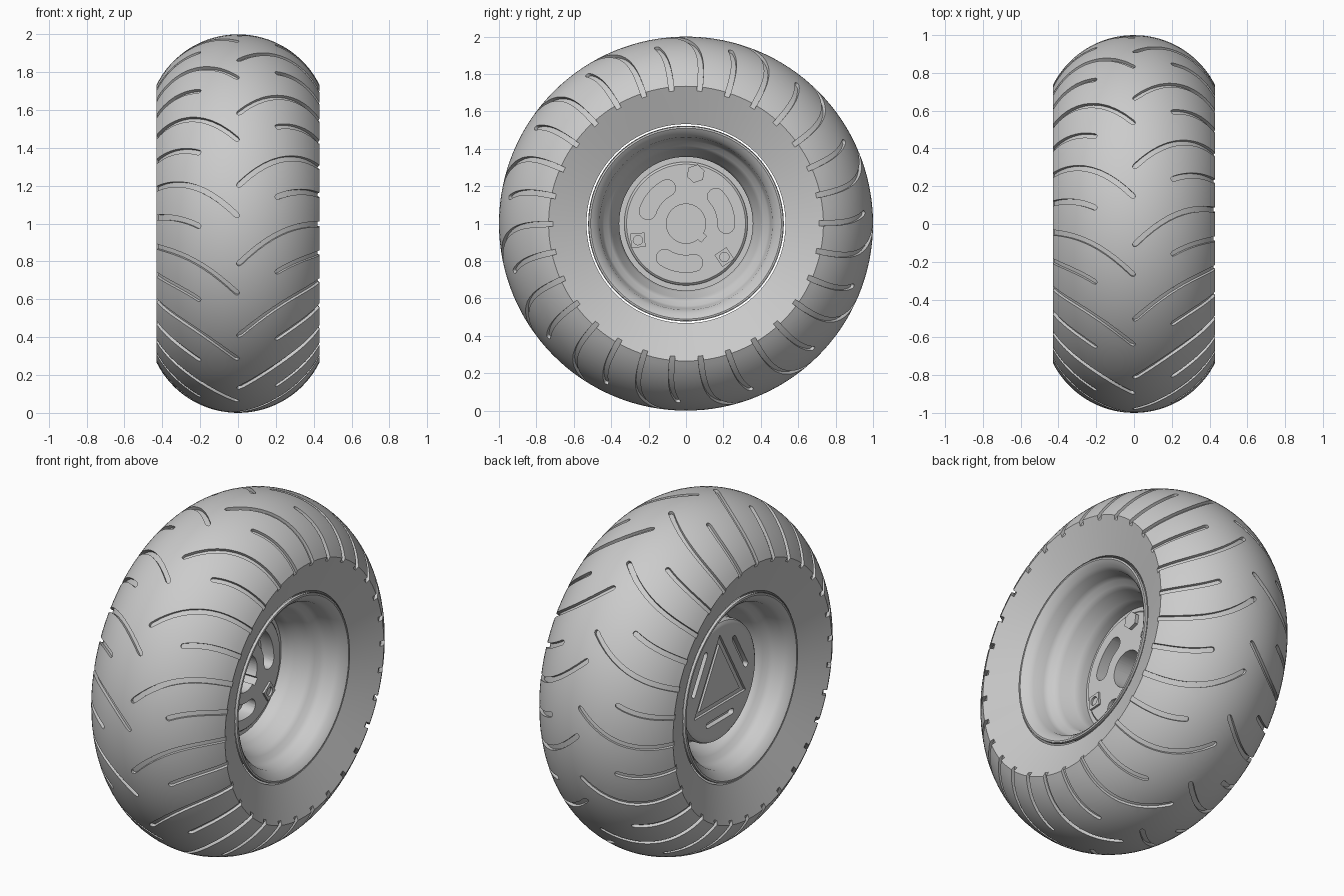
import bpy, bmesh
from math import sin, cos, pi, radians, sqrt, asin
from mathutils import Vector

cube = bpy.data.objects.get("Cube")
if cube:
    bpy.data.objects.remove(cube, do_unlink=True)

grey = bpy.data.materials.new("plain grey")
grey.use_nodes = True
grey.diffuse_color = (0.6, 0.6, 0.6, 1)
grey.node_tree.nodes["Principled BSDF"].inputs["Base Color"].default_value = (0.6, 0.6, 0.6, 1)

SEG = 128
CROWN, ROUND = 0.519, 0.481      # tread centre circle and section radius
WIDE = 0.43                      # half width of the tyre


def finish(bm, name):
    bmesh.ops.remove_doubles(bm, verts=bm.verts, dist=1e-5)
    bmesh.ops.recalc_face_normals(bm, faces=bm.faces)
    mesh = bpy.data.meshes.new(name)
    bm.to_mesh(mesh)
    bm.free()
    obj = bpy.data.objects.new(name, mesh)
    bpy.context.collection.objects.link(obj)
    return obj


def lathe(name, profile):
    """Revolve a closed (x, radius) profile about the axle."""
    bm = bmesh.new()
    rings = []
    for i in range(SEG):
        a = 2 * pi * i / SEG
        rings.append([bm.verts.new((x, r * cos(a), 1 + r * sin(a))) for x, r in profile])
    n = len(profile)
    for i in range(SEG):
        p, q = rings[i], rings[(i + 1) % SEG]
        for j in range(n):
            k = (j + 1) % n
            if profile[j][1] + profile[k][1] > 0:
                bm.faces.new((p[j], p[k], q[k], q[j]))
    bmesh.ops.dissolve_degenerate(bm, dist=1e-6, edges=bm.edges)
    return finish(bm, name)


def prism(name, outline, x0, x1):
    """Extrude a (y, z) outline, measured from the axle, between two x planes."""
    bm = bmesh.new()
    a, b = ([bm.verts.new((x, y, 1 + z)) for y, z in outline] for x in (x0, x1))
    bm.faces.new(a)
    bm.faces.new(b)
    for i in range(len(a)):
        j = (i + 1) % len(a)
        bm.faces.new((a[i], a[j], b[j], b[i]))
    return finish(bm, name)


def cut(obj, cutters):
    for c in cutters:
        c.hide_render = True
        m = obj.modifiers.new("cut", 'BOOLEAN')
        m.operation, m.solver, m.object = 'DIFFERENCE', 'EXACT', c
        bpy.context.view_layer.update()
        dg = bpy.context.evaluated_depsgraph_get()
        mesh = bpy.data.meshes.new_from_object(obj.evaluated_get(dg))
        obj.modifiers.clear()
        obj.data = mesh
        bpy.data.objects.remove(c, do_unlink=True)


def dress(obj):
    obj.data.materials.clear()
    obj.data.materials.append(grey)
    for p in obj.data.polygons:
        p.material_index = 0
    bpy.ops.object.select_all(action='DESELECT')
    obj.select_set(True)
    bpy.context.view_layer.objects.active = obj
    bpy.ops.object.shade_smooth_by_angle(angle=radians(30))


def polar(r, deg):
    return r * cos(radians(deg)), r * sin(radians(deg))


def polygon(r, n, start=0, centre=(0, 0)):
    pts = [polar(r, start + 360 * i / n) for i in range(n)]
    return [(centre[0] + y, centre[1] + z) for y, z in pts]


def kidney(mid, r, span, hw):
    """Curved slot with round ends."""
    steps = range(13)
    out = [polar(r + hw, mid - span + span * i / 6) for i in steps]
    inn = [polar(r - hw, mid + span - span * i / 6) for i in steps]
    caps = []
    for end, turn in ((mid + span, 0), (mid - span, 180)):
        c = polar(r, end)
        ring = [polar(hw, end + turn + 22.5 * i) for i in range(1, 8)]
        caps.append([(c[0] + y, c[1] + z) for y, z in ring])
    return out + caps[0] + inn + caps[1]


def stadium(mid, r, half, hw):
    """Straight slot set square to the direction mid."""
    d, t = Vector(polar(1, mid)), Vector(polar(1, mid + 90))
    pts = []
    for side in (1, -1):
        for i in range(9):
            a = pi * i / 8
            pts.append(d * (r + side * hw * cos(a)) + t * side * (half + hw * sin(a)))
    return [tuple(p) for p in pts]


# Tyre body with a round tread and dished sidewalls
edge = asin(WIDE / ROUND)
tread = [(ROUND * sin(edge * i / 16), CROWN + ROUND * cos(edge * i / 16)) for i in range(-16, 17)]
tyre = lathe("tyre", tread + [(0.385, 0.62), (0.35, 0.532), (-0.35, 0.532), (-0.385, 0.62)])


# Tread grooves: long ones from the crown, short ones between them
def on_tyre(phi, turn, r, side):
    rad = CROWN + r * cos(phi)
    return Vector((side * r * sin(phi), -rad * cos(turn), 1 + rad * sin(turn)))


def groove(bm, side, start, x0, hw=0.014, depth=0.018):
    phi0, last = asin(x0 / ROUND), radians(77)

    def at(phi, r=ROUND):
        u = ROUND * sin(phi) / WIDE
        return on_tyre(phi, radians(start + 12.3 * (1 - (1 - u) ** 2)), r, side)

    stations = [(phi0 - hw / ROUND * cos(a), hw * sin(a)) for a in (0.25, 0.6, 1.0, pi / 2)]
    stations += [(phi0 + (last - phi0) * i / 14, hw) for i in range(1, 15)]
    rows = []
    for phi, w in stations:
        p = at(phi)
        out = (at(phi, ROUND + 0.1) - p).normalized()
        across = (at(phi + 0.01) - at(phi - 0.01)).cross(out).normalized() * w
        rows.append([bm.verts.new(p + s * across + h * out)
                     for s, h in ((-1, -depth), (1, -depth), (1, 0.03), (-1, 0.03))])
    for a, b in zip(rows, rows[1:]):
        for i in range(4):
            j = (i + 1) % 4
            bm.faces.new((a[i], a[j], b[j], b[i]))
    bm.faces.new(rows[0])
    bm.faces.new(rows[-1])


bm = bmesh.new()
for side, phase in ((1, 11.5), (-1, 2.2)):
    for k in range(15):
        groove(bm, side, phase + 24 * k, 0.01)
        groove(bm, side, phase + 12 + 24 * k, 0.21)
cut(tyre, [finish(bm, "groove_cutter")])
dress(tyre)

# Stepped rim with a drop centre
half = [(0.345, 0.523), (0.358, 0.519), (0.36, 0.51), (0.35, 0.495), (0.33, 0.477),
        (0.31, 0.462), (0.25, 0.452), (0.225, 0.44), (0.205, 0.415), (0.18, 0.398),
        (0.13, 0.385), (0.105, 0.368), (0.07, 0.357)]
inside = half + [(-x, r) for x, r in reversed(half)]
outside = [(x, min(r + 0.02, 0.523)) for x, r in reversed(inside[2:-2])]
dress(lathe("rim", inside + outside))

# Hub: flat plate on the left, domed-edge cap on the right
hub = lathe("hub", [(0.05, 0), (0.05, 0.318), (0.043, 0.326), (0.03, 0.33), (0.03, 0.36),
                    (-0.10, 0.36), (-0.10, 0.345), (-0.195, 0.345), (-0.21, 0.338),
                    (-0.218, 0.325), (-0.22, 0.31), (-0.22, 0)])
cutters = [prism("bore", polygon(0.105, 48), -0.12, 0.1)]
key = Vector(polar(0.105, 319))
cutters.append(prism("keyway", polygon(0.03, 4, 319 + 45, key), -0.12, 0.1))
for k in range(3):
    cutters.append(prism("kidney_slot", kidney(140 + 120 * k, 0.215, 22, 0.045), -0.03, 0.1))
    cutters.append(prism("cap_slot", stadium(30 + 120 * k, 0.215, 0.11, 0.017), -0.3, -0.19))
cutters.append(prism("triangle_recess", polygon(0.275, 3, 90), -0.3, -0.205))
cut(hub, cutters)
dress(hub)

# Raised triangle inside the cap recess
dress(prism("cap_triangle", polygon(0.215, 3, 90), -0.217, -0.2))

# Two square nuts and one bolt head on the plate
for k, deg in enumerate((199, 319)):
    c = polar(0.272, deg)
    nut = prism("square_nut_%d" % (k + 1), polygon(0.054, 4, deg + 30, c), 0.04, 0.062)
    cut(nut, [prism("nut_hole", polygon(0.025, 20, 0, c), 0.045, 0.1)])
    dress(nut)
dress(prism("bolt_head", polygon(0.05, 6, 79, polar(0.272, 79)), 0.04, 0.07))
